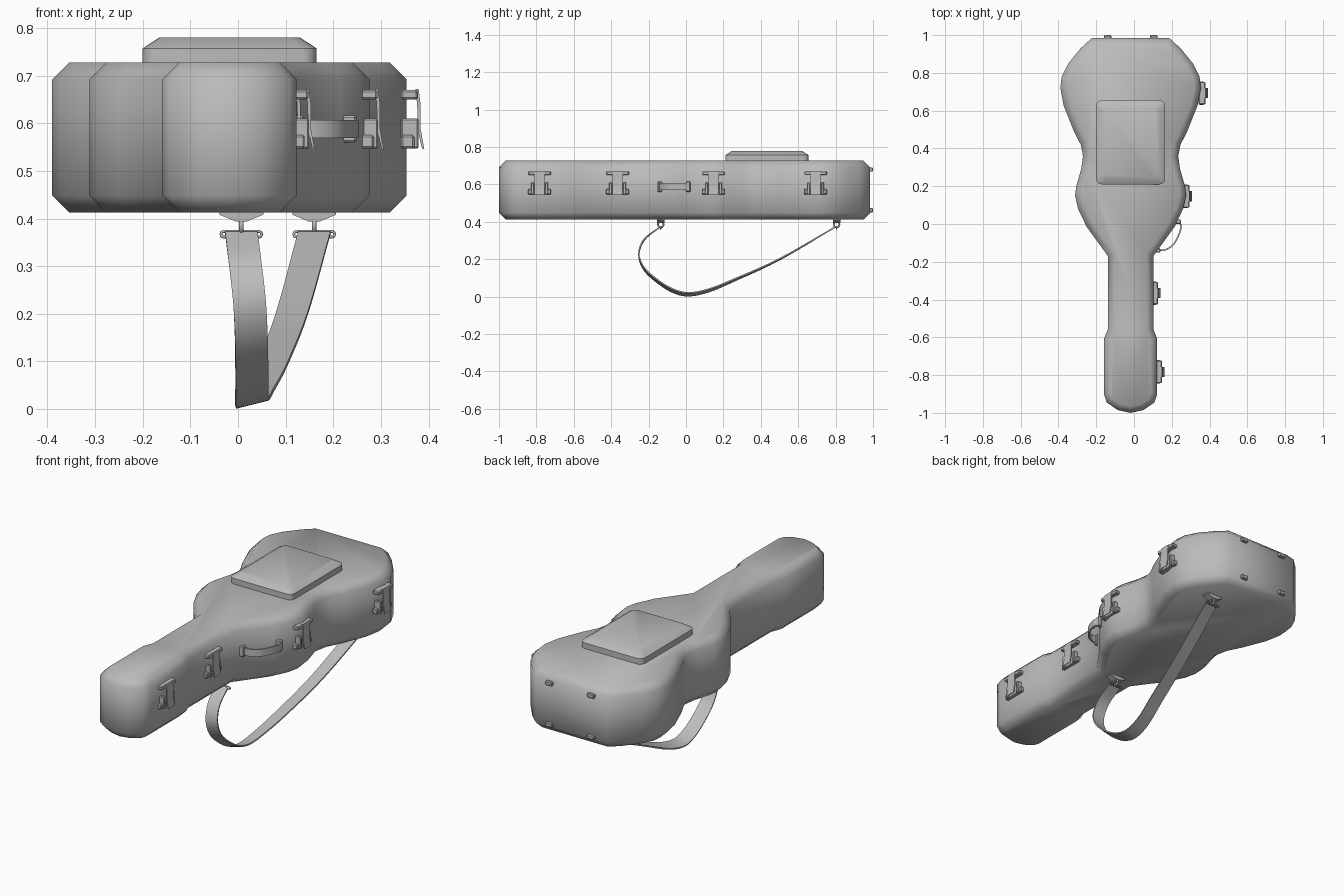
import bpy, bmesh, math
from mathutils import Vector

cube = bpy.data.objects.get("Cube")
if cube:
    bpy.data.objects.remove(cube, do_unlink=True)

grey = bpy.data.materials.new("case grey")
grey.use_nodes = True
COLOUR = (0.5, 0.5, 0.5, 1)
grey.diffuse_color = COLOUR
grey.node_tree.nodes["Principled BSDF"].inputs["Base Color"].default_value = COLOUR


def finish(name, bm, angle=35, bevel=0, bevel_angle=60, solid=0):
    """Turn a bmesh into a named object with modifiers applied and shading set."""
    bmesh.ops.recalc_face_normals(bm, faces=bm.faces)
    mesh = bpy.data.meshes.new(name)
    bm.to_mesh(mesh)
    bm.free()
    obj = bpy.data.objects.new(name, mesh)
    bpy.context.collection.objects.link(obj)
    mesh.materials.append(grey)
    bpy.ops.object.select_all(action="DESELECT")
    obj.select_set(True)
    bpy.context.view_layer.objects.active = obj
    if solid:
        mod = obj.modifiers.new("thickness", "SOLIDIFY")
        mod.thickness, mod.offset = solid, 0
        bpy.ops.object.modifier_apply(modifier=mod.name)
    if bevel:
        mod = obj.modifiers.new("chamfer", "BEVEL")
        mod.width, mod.segments = bevel, 1
        mod.limit_method, mod.angle_limit = "ANGLE", math.radians(bevel_angle)
        bpy.ops.object.modifier_apply(modifier=mod.name)
    bpy.ops.object.shade_smooth_by_angle(angle=math.radians(angle))
    return obj


def prism(name, points, depth, **kw):
    """Extrude a closed 3D outline along a depth vector."""
    bm = bmesh.new()
    face = bm.faces.new([bm.verts.new(p) for p in points])
    out = bmesh.ops.extrude_face_region(bm, geom=[face])
    verts = [v for v in out["geom"] if isinstance(v, bmesh.types.BMVert)]
    bmesh.ops.translate(bm, vec=depth, verts=verts)
    return finish(name, bm, **kw)


def box(name, x, y, z, **kw):
    outline = [(x[0], y[0], z[0]), (x[1], y[0], z[0]), (x[1], y[1], z[0]), (x[0], y[1], z[0])]
    return prism(name, outline, (0, 0, z[1] - z[0]), **kw)


def smooth_path(points, steps=5):
    """Catmull-Rom curve through the points."""
    p = [Vector(q) for q in points]
    p = [2 * p[0] - p[1]] + p + [2 * p[-1] - p[-2]]
    path = []
    for a, b, c, d in zip(p, p[1:], p[2:], p[3:]):
        for i in range(steps):
            t = i / steps
            path.append(0.5 * (2 * b + (c - a) * t + (2 * a - 5 * b + 4 * c - d) * t ** 2
                               + (3 * b - a - 3 * c + d) * t ** 3))
    return path + [p[-2]]


def ribbon(name, path, sides, thickness):
    """Flat band following a path, with a half-width vector at each point."""
    bm = bmesh.new()
    rows = [(bm.verts.new(p - s), bm.verts.new(p + s)) for p, s in zip(path, sides)]
    for (a, b), (c, d) in zip(rows, rows[1:]):
        bm.faces.new((a, b, d, c))
    return finish(name, bm, solid=thickness)


def wire(name, points, radius, cyclic=True):
    """Round wire along a path."""
    curve = bpy.data.curves.new(name, "CURVE")
    curve.dimensions, curve.bevel_depth, curve.bevel_resolution = "3D", radius, 2
    spline = curve.splines.new("POLY")
    spline.points.add(len(points) - 1)
    for sp, p in zip(spline.points, points):
        sp.co = (*p, 1)
    spline.use_cyclic_u = cyclic
    curve.use_fill_caps = True
    obj = bpy.data.objects.new(name, curve)
    bpy.context.collection.objects.link(obj)
    curve.materials.append(grey)
    return obj


# Case shell: mirrored half outline, chamfered at lid and base
CX = -0.018
half = [(0.205, 0.985), (0.265, 0.93), (0.33, 0.85), (0.365, 0.78), (0.372, 0.72), (0.354, 0.625),
        (0.3, 0.49), (0.264, 0.42), (0.252, 0.36), (0.262, 0.29), (0.288, 0.2), (0.294, 0.15),
        (0.278, 0.08), (0.232, -0.016), (0.12, -0.17), (0.12, -0.555), (0.141, -0.608),
        (0.141, -0.9), (0.126, -0.945), (0.068, -0.985)]
outline = [(CX + w, y, 0.413) for w, y in half] + [(CX, -1.0, 0.413)]
outline += [(CX - w, y, 0.413) for w, y in reversed(half)]
prism("case_shell", outline, (0, 0, 0.314), bevel=0.035, angle=60)

# Raised pouch on the lid with rounded corners
pouch = []
for cx, cy, start in ((0.135, 0.625, 0), (-0.17, 0.625, 90), (-0.17, 0.24, 180), (0.135, 0.24, 270)):
    for i in range(5):
        a = math.radians(start + i * 22.5)
        pouch.append(Vector((cx + 0.03 * math.cos(a), cy + 0.03 * math.sin(a), 0.72)))
bm = bmesh.new()
centre = Vector((-0.018, 0.432, 0))
rings = []
for z, inset in ((0.72, 0), (0.757, 0), (0.78, 0.035)):
    ring = []
    for p in pouch:
        d = p - centre
        ring.append(bm.verts.new((centre.x + d.x * (1 - inset / 0.183),
                                  centre.y + d.y * (1 - inset / 0.223), z)))
    rings.append(ring)
for low, high in zip(rings, rings[1:]):
    for i in range(len(low)):
        j = (i + 1) % len(low)
        bm.faces.new((low[i], low[j], high[j], high[i]))
bm.faces.new(rings[-1])
bm.faces.new(rings[0])
finish("lid_pouch", bm, angle=40)

# Latches along the left side
for n, (x, y) in enumerate(((0.122, -0.783), (0.1, -0.366), (0.267, 0.147), (0.352, 0.693)), 1):
    box(f"latch_{n}_catch", (x - 0.01, x + 0.026), (y - 0.06, y + 0.06), (0.65, 0.67), bevel=0.004)
    box(f"latch_{n}_base", (x - 0.01, x + 0.018), (y - 0.062, y + 0.062), (0.547, 0.575), bevel=0.004)
    for s in (-1, 1):
        box(f"latch_{n}_cheek", (x - 0.01, x + 0.027), (y + s * 0.038 - 0.008, y + s * 0.038 + 0.008),
            (0.547, 0.61), bevel=0.003)
    lever = [(0.02, 0.672), (0.027, 0.672), (0.031, 0.64), (0.031, 0.59), (0.039, 0.545),
             (0.034, 0.547), (0.025, 0.585), (0.024, 0.64)]
    prism(f"latch_{n}_lever", [(x + a, y - 0.027, z) for a, z in lever], (0, 0.054, 0))

# Carrying handle, its end mounts and pins
grip = smooth_path([(0.125, -0.14, 0.588), (0.165, -0.137, 0.588), (0.207, -0.11, 0.588),
                    (0.236, -0.06, 0.588), (0.249, -0.01, 0.588), (0.232, 0.015, 0.588)])
ribbon("handle_grip", grip, [Vector((0, 0, 0.019))] * len(grip), 0.008)
for side, x, y in (("front", 0.125, -0.14), ("rear", 0.235, 0.012)):
    box(f"handle_mount_{side}", (x - 0.025, x + 0.014), (y - 0.012, y + 0.012), (0.56, 0.616), bevel=0.004)

# Hinge tabs on the back
for x in (-0.14, 0.105):
    for z in (0.462, 0.68):
        box("hinge_tab", (x - 0.02, x + 0.02), (0.97, 1.0), (z - 0.011, z + 0.011), bevel=0.004)

# Shoulder strap: sagging band, slightly twisted at the bottom
strap = smooth_path([(0.007, -0.142, 0.37), (0.015, -0.222, 0.307), (0.024, -0.252, 0.227),
                     (0.028, -0.222, 0.147), (0.029, -0.142, 0.075), (0.029, -0.06, 0.028),
                     (0.03, 0.02, 0.013), (0.042, 0.126, 0.035), (0.07, 0.26, 0.09),
                     (0.113, 0.5, 0.2), (0.16, 0.794, 0.37)])
sides = [Vector((0.034, 0, 0.009 * math.sin(math.pi * i / (len(strap) - 1)))) for i in range(len(strap))]
ribbon("shoulder_strap", strap, sides, 0.007)

# Strap anchors: base wedge, ring and slide bar
for end, x, y in (("front", 0.007, -0.135), ("rear", 0.16, 0.805)):
    wedge = [(-0.046, 0.416), (-0.046, 0.408), (-0.012, 0.394), (0.012, 0.394), (0.046, 0.408), (0.046, 0.416)]
    prism(f"strap_anchor_{end}", [(x + a, y - 0.02, z) for a, z in wedge], (0, 0.04, 0), angle=20)
    ring = [(x, y + 0.015 * math.cos(i * math.pi / 8), 0.386 + 0.015 * math.sin(i * math.pi / 8))
            for i in range(16)]
    wire(f"strap_ring_{end}", ring, 0.005)
    slide = [(x + s * (0.037 + 0.006 * math.cos(a)), y, 0.367 + 0.006 * math.sin(a) * s)
             for s in (1, -1) for a in (math.radians(d) for d in (-90, -45, 0, 45, 90))]
    wire(f"strap_slide_{end}", slide, 0.003)
